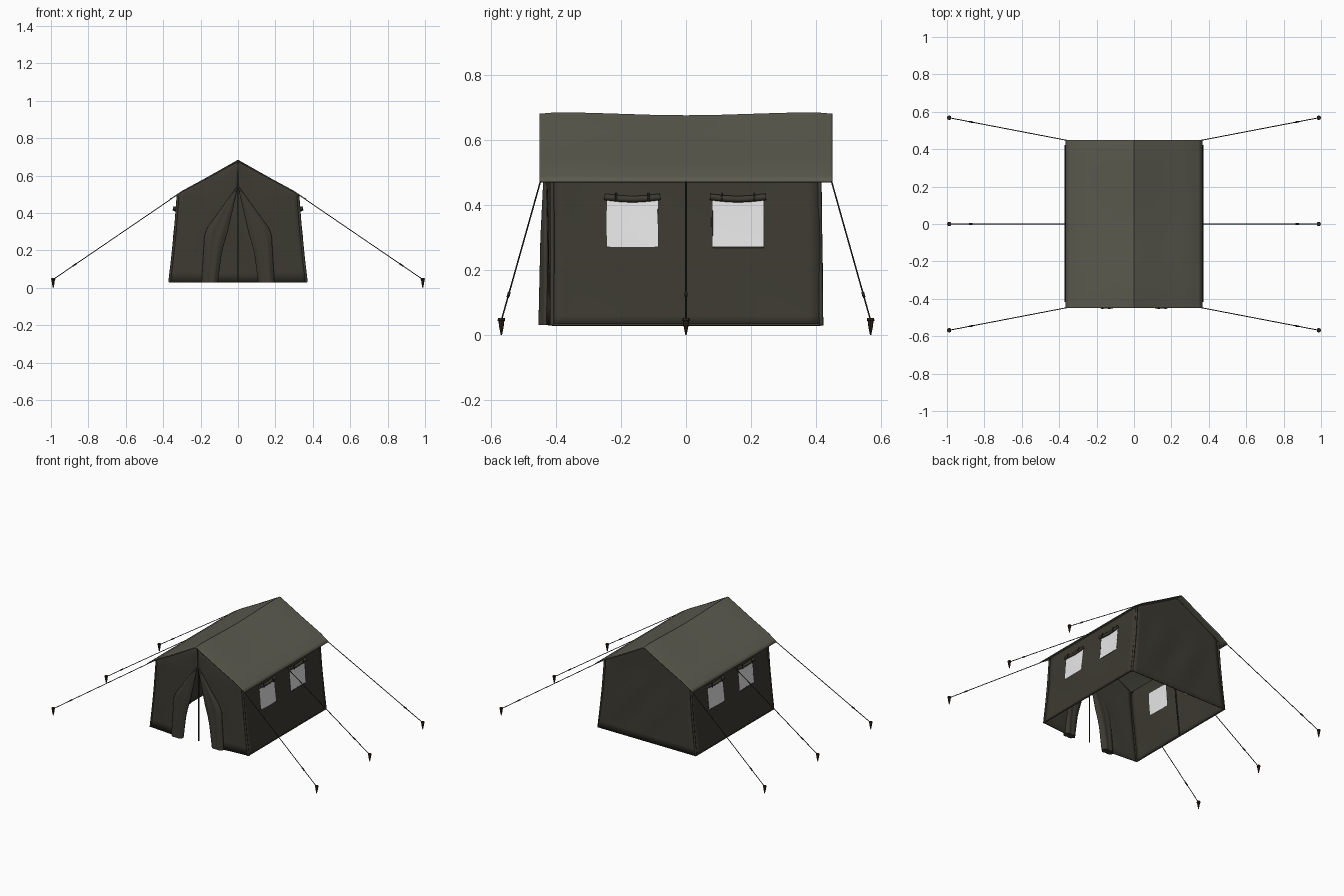
import bpy, bmesh, math
from mathutils import Vector

if "Cube" in bpy.data.objects:
    bpy.data.objects.remove(bpy.data.objects["Cube"])


def mat(name, r, g, b):
    m = bpy.data.materials.new(name)
    m.diffuse_color = (r, g, b, 1)
    m.use_nodes = True
    m.node_tree.nodes["Principled BSDF"].inputs["Base Color"].default_value = m.diffuse_color
    return m


ROOF = mat("roof canvas", 0.105, 0.105, 0.08)
WALL = mat("wall canvas", 0.045, 0.042, 0.031)
PANE = mat("window pane", 0.8, 0.8, 0.8)
ROPE = mat("dark rope", 0.02, 0.02, 0.017)
STAKE = mat("stake wood", 0.035, 0.02, 0.014)


def refine(points, n):
    out = []
    for a, b in zip(points, points[1:]):
        out += [a + (b - a) * i / n for i in range(n)]
    return out + [points[-1]]


def lerp(pts, t):
    for (a, p), (b, q) in zip(pts, pts[1:]):
        if t <= b:
            return p + (q - p) * (t - a) / (b - a)
    return pts[-1][1]


def sheet(name, f, us, vs, mats, rule=None, thick=0.006, wrap=False):
    """Grid surface f(u, v); solidified when open, capped when wrapped round."""
    bm = bmesh.new()
    rows = [[bm.verts.new(f(u, v)) for u in us] for v in vs]
    n = len(us)
    for j in range(len(vs) - 1):
        for i in range(n if wrap else n - 1):
            k = (i + 1) % n
            face = bm.faces.new((rows[j][i], rows[j][k], rows[j + 1][k], rows[j + 1][i]))
            if rule:
                face.material_index = rule((us[i] + us[k]) / 2, (vs[j] + vs[j + 1]) / 2)
    if wrap:
        bm.faces.new(rows[0])
        bm.faces.new(rows[-1])
    bmesh.ops.recalc_face_normals(bm, faces=bm.faces[:])
    me = bpy.data.meshes.new(name)
    bm.to_mesh(me)
    bm.free()
    ob = bpy.data.objects.new(name, me)
    bpy.context.collection.objects.link(ob)
    for m in mats:
        me.materials.append(m)
    if not wrap:
        s = ob.modifiers.new("thickness", 'SOLIDIFY')
        s.thickness = thick
        s.offset = 0
    bpy.ops.object.select_all(action='DESELECT')
    ob.select_set(True)
    bpy.context.view_layer.objects.active = ob
    bpy.ops.object.shade_smooth_by_angle(angle=math.radians(35))
    return ob


def rod(name, pts, radius, m, closed=False, res=2):
    cu = bpy.data.curves.new(name, 'CURVE')
    cu.dimensions = '3D'
    cu.bevel_depth = radius
    cu.bevel_resolution = res
    cu.use_fill_caps = True
    sp = cu.splines.new('POLY')
    sp.points.add(len(pts) - 1)
    for p, co in zip(sp.points, pts):
        p.co = (*co, 1)
    sp.use_cyclic_u = closed
    cu.materials.append(m)
    ob = bpy.data.objects.new(name, cu)
    bpy.context.collection.objects.link(ob)
    return ob


def wall_x(z):
    return 0.322 + 0.045 * (max(0, 0.5 - z) / 0.47) ** 1.3


def outer(z):
    return wall_x(z) if z < 0.5 else 0.322 * (0.677 - z) / 0.177


def bulge(z):
    return math.sin(math.pi * min(1, max(0, (z - 0.03) / 0.47)))


# Roof: two slopes with drooping eaves and a sagging ridge
def roof(x, y):
    z = lerp([(0, 0.682), (0.16, 0.591), (0.3, 0.515), (0.365, 0.472)], abs(x))
    sag = 0.009 * math.cos(min(1, abs(y) / 0.4) * math.pi / 2) ** 2
    end = 0.004 * max(0, (abs(y) - 0.4) / 0.05)
    return (x, y, z - (sag + end) * (1 - abs(x) / 0.365))


sheet("roof", roof, refine([-0.365, -0.3, -0.16, 0, 0.16, 0.3, 0.365], 3),
      refine([-0.45, -0.4, 0.4, 0.45], 8), [ROOF])

# Side walls with two panes each
WIN = [(-0.245, -0.085), (0.08, 0.24)]
ZW = (0.27, 0.42)


def in_window(y, z):
    return int(ZW[0] < z < ZW[1] and any(a < y < b for a, b in WIN))


for s, side in ((1, "right"), (-1, "left")):
    def wall(y, z, s=s):
        ripple = 0.004 * math.sin(11 * y + 7 * z + s) * bulge(z)
        return (s * (wall_x(z) + ripple), y + (0.008 * (0.5 - z) if y > 0.4 else 0), z)

    sheet(side + "_wall", wall, refine([-0.412, -0.245, -0.085, 0.08, 0.24, 0.41], 5),
          refine([0.03, 0.15, 0.27, 0.42, 0.498], 4), [WALL, PANE], in_window)
    for n, (a, b) in enumerate(WIN):
        # Window hem and the rolled-up cover above it
        rim = [wall(y, z) for y, z in ((a, ZW[0]), (b, ZW[0]), (b, ZW[1]), (a, ZW[1]))]
        rod(f"{side}_window_hem_{n}", rim, 0.004, WALL, True)
        roll = [(s * (wall_x(0.425) + 0.009), a - 0.006 + (b - a + 0.012) * i / 8,
                 0.425 - 0.007 * math.sin(math.pi * i / 8)) for i in range(9)]
        rod(f"{side}_window_roll_{n}", roll, 0.010, WALL)
        for y in (a + 0.03, b - 0.03):
            rod(f"{side}_roll_strap_{n}", [(s * (wall_x(0.44) + 0.016), y, 0.437),
                                           (s * (wall_x(0.41) + 0.020), y, 0.412)], 0.003, ROPE)
    # Corner seams and middle pole
    for y in (-0.412, 0, 0.41):
        r = 0.004 if y == 0 else 0.007
        inset = 0.006 if y == 0 else 0.001
        rod(f"{side}_wall_pole", [(s * (wall_x(z) - inset), y + (0.012 * (0.5 - z) if y > 0 else 0), z)
                                  for z in (0.03, 0.15, 0.3, 0.49)], r, ROPE if y == 0 else WALL)
    rod(side + "_bottom_hem", [(s * 0.367, -0.412, 0.032), (s * 0.367, 0.414, 0.032)], 0.004, WALL)

# Back wall, gently rippled
ZS = refine([0.03, 0.5, 0.672], 10)


def back(u, z):
    y = 0.405 + 0.014 * max(0, 0.5 - z) / 0.47
    return (u * outer(z), y + 0.005 * math.sin(8 * u + 14 * z) * bulge(z) * (1 - u * u), z)


sheet("back_wall", back, refine([-1, 0, 1], 10), ZS, [WALL])
rod("back_bottom_hem", [(-0.367, 0.418, 0.032), (0.367, 0.418, 0.032)], 0.004, WALL)

# Front wall halves around the tall triangular doorway, and tied-back door flaps
ZF = refine([0.03, 0.3, 0.5, 0.54, 0.672], 5)
for s, side in ((1, "right"), (-1, "left")):
    def front(t, z, s=s):
        inner = 0.15 * max(0, 0.54 - z) / 0.51
        x = inner + (outer(z) - inner) * t
        return (s * x, -0.412 - 0.018 * (1 - t) - 0.003 * math.sin(9 * t + 8 * z) * bulge(z) * (1 - t), z)

    sheet(side + "_front_wall", front, refine([0, 1], 10), ZF, [WALL])

    def flap(a, z, s=s):
        lo = lerp([(0.03, 0.108), (0.2, 0.085), (0.3, 0.055), (0.54, 0.0)], z)
        hi = lerp([(0.03, 0.195), (0.28, 0.18), (0.32, 0.165), (0.54, 0.006)], z)
        ry = lerp([(0.03, 0.022), (0.3, 0.016), (0.54, 0.004)], z)
        fold = 1 + 0.14 * math.cos(6 * a)
        return (s * ((lo + hi) / 2 + (hi - lo) / 2 * math.cos(a)),
                -0.432 + ry * fold * math.sin(a), z)

    sheet(side + "_door_flap", flap, [2 * math.pi * i / 36 for i in range(36)],
          refine([0.03, 0.28, 0.32, 0.54], 5), [WALL], wrap=True)
rod("front_seam", [(0, -0.434, 0.53), (0, -0.434, 0.66)], 0.004, WALL)

# Ridge frame
rod("front_pole", [(0, -0.42, 0.035), (0, -0.42, 0.66)], 0.004, ROPE)
rod("ridge_pole", [(0, -0.42, 0.655), (0, 0.4, 0.655)], 0.006, WALL)


# Guy ropes with sliders, each ending at a tapered stake
def stake(a, v, x=0, y=0):
    z, r = v
    return (x + r * math.cos(a), y + r * math.sin(a), z)


for s in (-1, 1):
    for ye, ys in ((-0.448, -0.568), (0, 0), (0.448, 0.568)):
        top, end = Vector((s * 0.362, ye, 0.472)), Vector((s * 0.988, ys, 0.045))
        rod("guy_rope", [top, end], 0.0024, ROPE, res=1)
        rod("rope_slider", [top.lerp(end, 0.8), top.lerp(end, 0.83)], 0.0045, ROPE, res=1)
        prof = [(0.0, 0.002), (0.025, 0.007), (0.043, 0.009), (0.044, 0.012), (0.053, 0.010)]
        sheet("stake", lambda a, i: stake(a, prof[int(i)], s * 0.988, ys),
              [2 * math.pi * i / 8 for i in range(8)], range(5), [STAKE], wrap=True)
